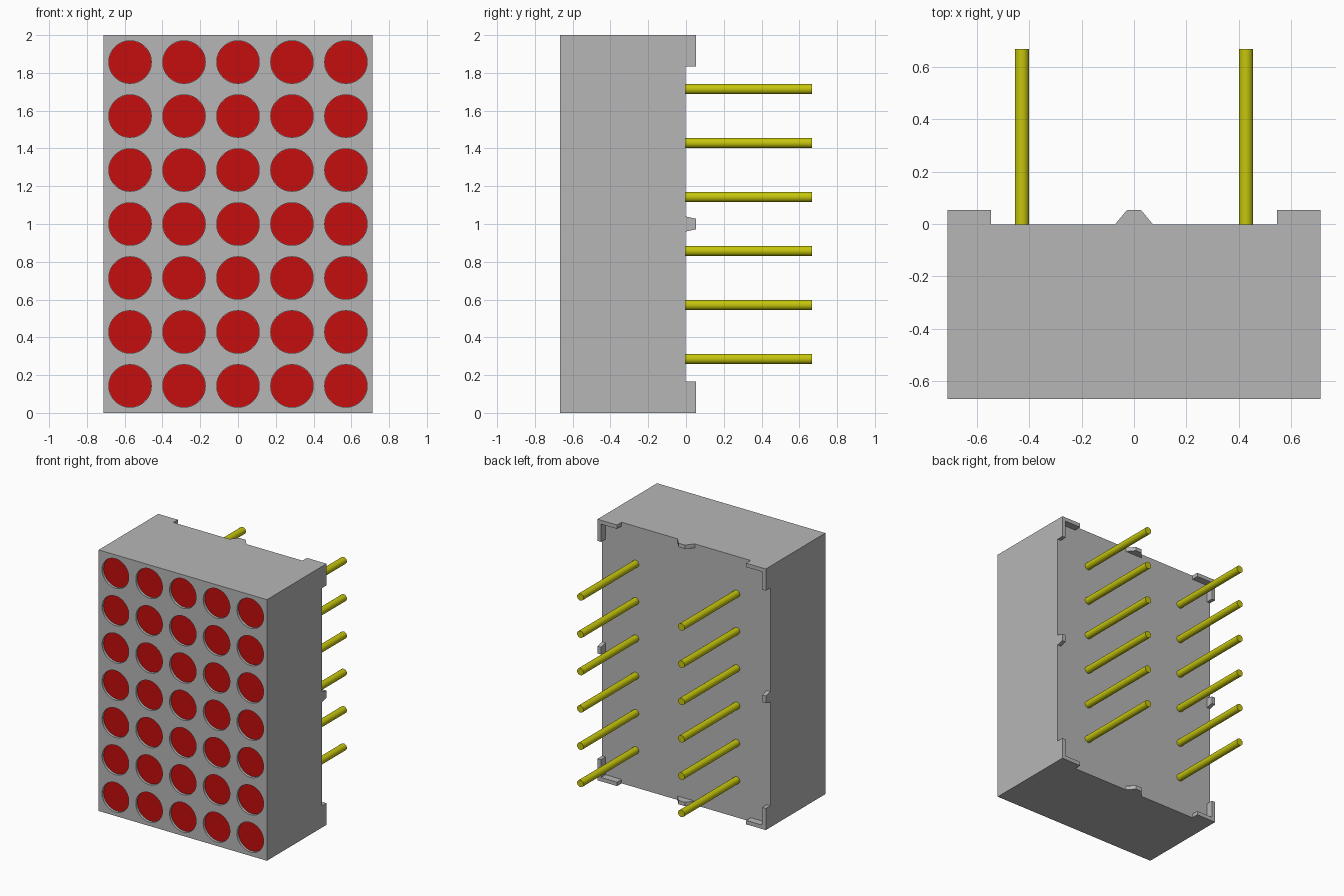
import bpy, bmesh, math
from mathutils import Matrix, Vector

cube = bpy.data.objects.get("Cube")
if cube:
    bpy.data.objects.remove(cube, do_unlink=True)

HALF_W, HEIGHT, FRONT, BACK, RIM = 0.713, 2.0, -0.668, -0.002, 0.053
PITCH, DOT_R, RECESS = 2 / 7, 0.113, 0.022
TAB = 0.03


def material(name, colour):
    mat = bpy.data.materials.new(name)
    mat.use_nodes = True
    mat.diffuse_color = (*colour, 1)
    mat.node_tree.nodes["Principled BSDF"].inputs["Base Color"].default_value = (*colour, 1)
    return mat


grey = material("grey plastic", (0.47, 0.47, 0.47))
red = material("red lens", (0.56, 0.004, 0.004))
yellow = material("yellow metal", (0.56, 0.56, 0.004))


def make(name, bm, mat):
    bmesh.ops.recalc_face_normals(bm, faces=bm.faces)
    mesh = bpy.data.meshes.new(name)
    bm.to_mesh(mesh)
    bm.free()
    obj = bpy.data.objects.new(name, mesh)
    mesh.materials.append(mat)
    bpy.context.collection.objects.link(obj)
    return obj


def activate(obj):
    bpy.ops.object.select_all(action='DESELECT')
    obj.select_set(True)
    bpy.context.view_layer.objects.active = obj


def add_box(bm, lo, hi):
    lo, hi = Vector(lo), Vector(hi)
    mat = Matrix.Translation((lo + hi) / 2) @ Matrix.Diagonal((*(hi - lo), 1))
    bmesh.ops.create_cube(bm, size=1, matrix=mat)


def add_rod(bm, x, z, y0, y1, radius, sides):
    mat = Matrix.Translation((x, (y0 + y1) / 2, z)) @ Matrix.Rotation(math.pi / 2, 4, 'X')
    bmesh.ops.create_cone(bm, cap_ends=True, segments=sides, radius1=radius,
                          radius2=radius, depth=y1 - y0, matrix=mat)


def add_prism(bm, profile, offset):
    face = bm.faces.new([bm.verts.new(p) for p in profile])
    new = bmesh.ops.extrude_face_region(bm, geom=[face])["geom"]
    bmesh.ops.translate(bm, vec=offset,
                        verts=[v for v in new if isinstance(v, bmesh.types.BMVert)])


dots = [((i - 2) * PITCH, (j + 0.5) * PITCH) for i in range(5) for j in range(7)]

# Housing with round recesses in the front
bm = bmesh.new()
add_box(bm, (-HALF_W, FRONT, 0), (HALF_W, BACK, HEIGHT))
housing = make("housing", bm, grey)
bm = bmesh.new()
for x, z in dots:
    add_rod(bm, x, z, FRONT - 0.1, FRONT + RECESS, DOT_R, 48)
cutter = make("recess_cutter", bm, grey)
cutter.hide_render = True
cut = housing.modifiers.new("recesses", 'BOOLEAN')
cut.object, cut.operation, cut.solver = cutter, 'DIFFERENCE', 'EXACT'
activate(housing)
bpy.ops.object.modifier_apply(modifier=cut.name)
bpy.data.objects.remove(cutter, do_unlink=True)

# Round lenses on the recess floors
bm = bmesh.new()
for x, z in dots:
    add_rod(bm, x, z, FRONT + RECESS - 0.003, FRONT + RECESS + 0.002, DOT_R - 0.0005, 48)
make("dot_lenses", bm, red)

# L-shaped corner feet on the back rim
bm = bmesh.new()
LEG = 0.166
for sx in (-1, 1):
    for top in (False, True):
        def corner(a, b):
            return (sx * (HALF_W - a), BACK, HEIGHT - b if top else b)
        outline = [(0, 0), (LEG, 0), (LEG, TAB), (TAB, TAB), (TAB, LEG), (0, LEG)]
        add_prism(bm, [corner(a, b) for a, b in outline], (0, RIM - BACK, 0))
make("corner_feet", bm, grey)

# Tapered feet in the middle of each edge
bm = bmesh.new()
wide = [(-0.073, BACK), (-0.027, RIM), (0.027, RIM), (0.073, BACK)]
narrow = [(-0.04, BACK), (-0.028, RIM), (0.028, RIM), (0.04, BACK)]
for z in (0, HEIGHT - TAB):
    add_prism(bm, [(x, y, z) for x, y in wide], (0, 0, TAB))
for x in (-HALF_W, HALF_W - TAB):
    add_prism(bm, [(x, y, HEIGHT / 2 + d) for d, y in narrow], (TAB, 0, 0))
make("middle_feet", bm, grey)

# Two columns of connector pins
bm = bmesh.new()
for x in (-0.428, 0.428):
    for i in range(6):
        add_rod(bm, x, HEIGHT / 2 + (i - 2.5) * PITCH, BACK - 0.01, 0.668, 0.027, 24)
pins = make("connector_pins", bm, yellow)
activate(pins)
bpy.ops.object.shade_smooth_by_angle(angle=math.radians(40))
